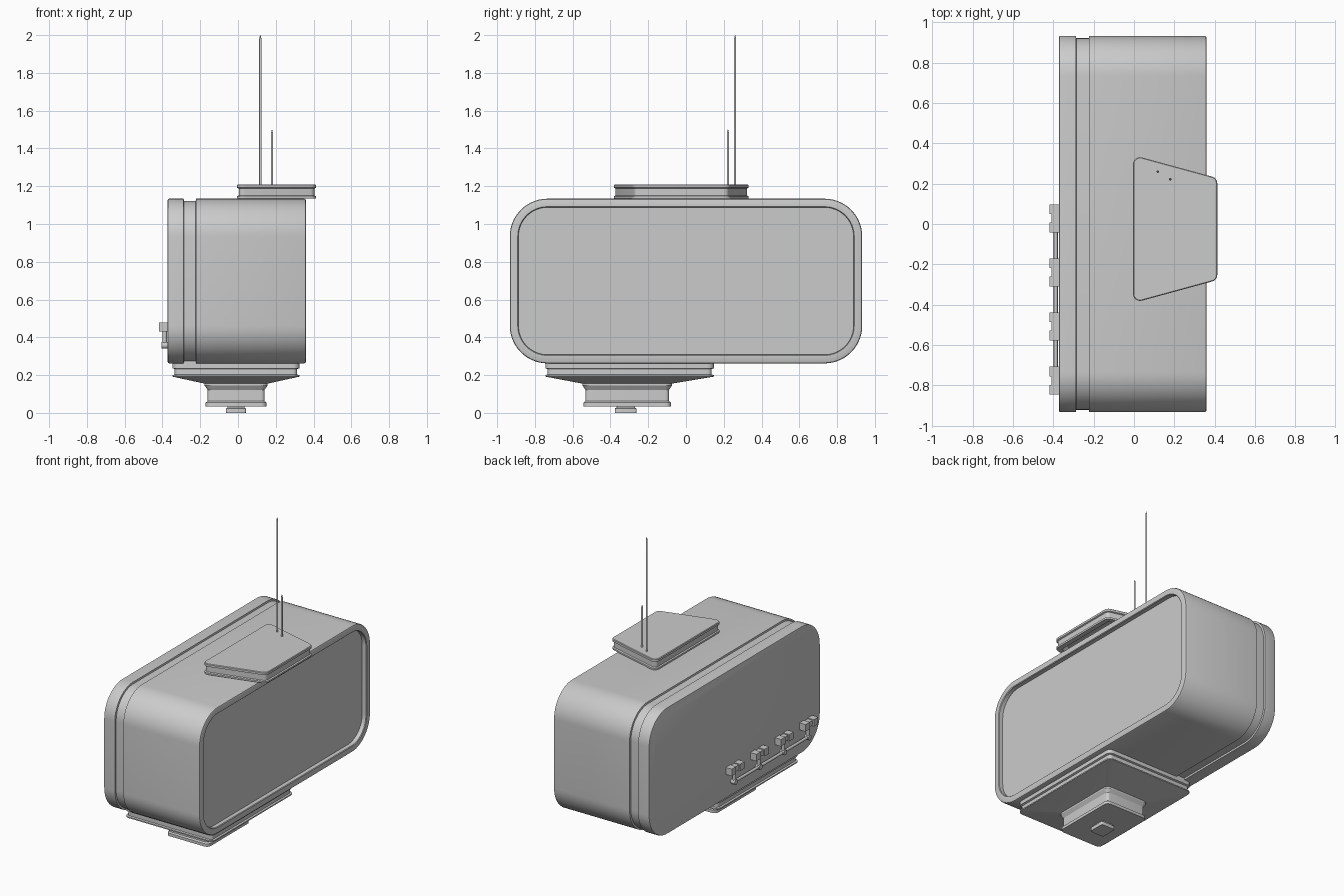
import bpy, bmesh
from math import cos, sin, pi
from mathutils import Vector, Matrix

if "Cube" in bpy.data.objects:
    bpy.data.objects.remove(bpy.data.objects["Cube"])


def finish(name, bm):
    bmesh.ops.recalc_face_normals(bm, faces=bm.faces)
    me = bpy.data.meshes.new(name)
    bm.to_mesh(me)
    bm.free()
    ob = bpy.data.objects.new(name, me)
    bpy.context.collection.objects.link(ob)
    bpy.ops.object.select_all(action='DESELECT')
    ob.select_set(True)
    bpy.context.view_layer.objects.active = ob
    bpy.ops.object.shade_smooth_by_angle(angle=0.5)
    return ob


def outline(pts, radius, inset=0.0, seg=6):
    """Counter-clockwise convex polygon, moved inwards and with rounded corners."""
    out, n = [], len(pts)
    r = max(radius - inset, 0.006)
    for i in range(n):
        p = Vector(pts[i])
        a = (p - Vector(pts[i - 1])).normalized()
        b = (Vector(pts[(i + 1) % n]) - p).normalized()
        na, nb = Vector((a.y, -a.x)), Vector((b.y, -b.x))
        m = na + nb
        c = p - m * ((inset + r) / (1 + na.dot(nb)))
        turn = na.angle(nb)
        for k in range(seg + 1):
            t = turn * k / seg
            out.append(c + r * Vector((na.x * cos(t) - na.y * sin(t),
                                       na.x * sin(t) + na.y * cos(t))))
    return out


def rect(u0, u1, v0, v1):
    return [(u0, v0), (u1, v0), (u1, v1), (u0, v1)]


def loft(name, layers, place):
    """Skin a list of (outline, height) rings and cap both ends."""
    bm = bmesh.new()
    rings = [[bm.verts.new(place(p.x, p.y, h)) for p in ring] for ring, h in layers]
    n = len(rings[0])
    for a, b in zip(rings, rings[1:]):
        for i in range(n):
            j = (i + 1) % n
            bm.faces.new((a[i], a[j], b[j], b[i]))
    bm.faces.new(rings[0])
    bm.faces.new(rings[-1])
    return finish(name, bm)


def along_x(u, v, h):
    return (h, u, v)


def along_z(u, v, h):
    return (u, v, h)


# Main housing: rounded case with a groove round it and a recessed screen
case = rect(-0.933, 0.933, 0.262, 1.134)
profile = [(0.008, -0.372), (0.002, -0.370), (0, -0.364), (0, -0.288), (0.012, -0.286),
           (0.012, -0.224), (0, -0.222), (0, 0.350), (0.003, 0.357), (0.010, 0.360),
           (0.042, 0.360), (0.046, 0.356), (0.046, 0.328)]
loft("housing", [(outline(case, 0.2, d, 14), x) for d, x in profile], along_x)

# Top platform: rounded trapezoid with two flanges, hollow underneath
deck = [(-0.005, -0.392), (0.413, -0.278), (0.413, 0.228), (-0.005, 0.342)]
profile = [(0.035, 1.185), (0.035, 1.135), (0.002, 1.135), (0, 1.138), (0, 1.147),
           (0.009, 1.151), (0.009, 1.188), (0, 1.192), (0, 1.206), (0.004, 1.210)]
loft("top_platform", [(outline(deck, 0.035, d), z) for d, z in profile], along_z)

# Antennas with pointed tips
for name, x, y, top in (("long_antenna", 0.118, 0.26, 2.0), ("short_antenna", 0.18, 0.222, 1.5)):
    layers = [(r, z) for r, z in ((0.006, 1.2), (0.006, top - 0.02), (0.001, top))]
    loft(name, [([Vector((x + r * cos(i * pi / 6), y + r * sin(i * pi / 6)))
                  for i in range(12)], z) for r, z in layers], along_z)

# Stepped mounting base tapering to a neck
plate = rect(-0.347, 0.325, -0.745, 0.148)
neck = rect(-0.177, 0.157, -0.548, -0.074)
profile = [(plate, 0, 0.275), (plate, 0, 0.236), (plate, 0.012, 0.232), (plate, 0.012, 0.203),
           (plate, 0, 0.200), (plate, 0, 0.192), (neck, 0, 0.155), (neck, 0, 0.145),
           (neck, 0.016, 0.122), (neck, 0.016, 0.062), (neck, 0.006, 0.055), (neck, 0.006, 0.035)]
loft("mounting_base", [(outline(s, 0.035, d), z) for s, d, z in profile], along_z)

# Small foot plug
foot = rect(-0.064, 0.042, -0.377, -0.262)
loft("foot_plug", [(outline(foot, 0.01, d, 3), z) for d, z in
                   ((0.008, 0.04), (0.008, 0.026), (0, 0.024), (0, 0))], along_z)


def box(bm, x0, x1, y0, y1, z0, z1):
    m = Matrix.Translation(((x0 + x1) / 2, (y0 + y1) / 2, (z0 + z1) / 2))
    m = m @ Matrix.Diagonal((x1 - x0, y1 - y0, z1 - z0, 1))
    bmesh.ops.create_cube(bm, size=1, matrix=m)


def rod(bm, centre, r, length, axis):
    rot = Matrix.Rotation(pi / 2, 4, 'X') if axis == 'Y' else Matrix.Identity(4)
    if axis == 'X':
        rot = Matrix.Rotation(pi / 2, 4, 'Y')
    bmesh.ops.create_cone(bm, cap_ends=True, segments=16, radius1=r, radius2=r,
                          depth=length, matrix=Matrix.Translation(centre) @ rot)


# Rear connectors: paired blocks, bridge, stem and knob
for i in range(4):
    y = 0.028 - i * 0.268
    bm = bmesh.new()
    for s in (-1, 1):
        c = y + s * 0.045
        box(bm, -0.418, -0.365, c - 0.024, c + 0.024, 0.43, 0.478)
    box(bm, -0.408, -0.365, y - 0.03, y + 0.03, 0.437, 0.471)
    rod(bm, (-0.388, y, 0.4), 0.012, 0.085, 'Z')
    rod(bm, (-0.386, y, 0.358), 0.018, 0.036, 'X')
    finish(f"connector_{i + 1}", bm)

# Pipe linking the connectors
bm = bmesh.new()
rod(bm, (-0.388, 0.028 - 0.402, 0.358), 0.01, 0.804, 'Y')
finish("connector_pipe", bm)
